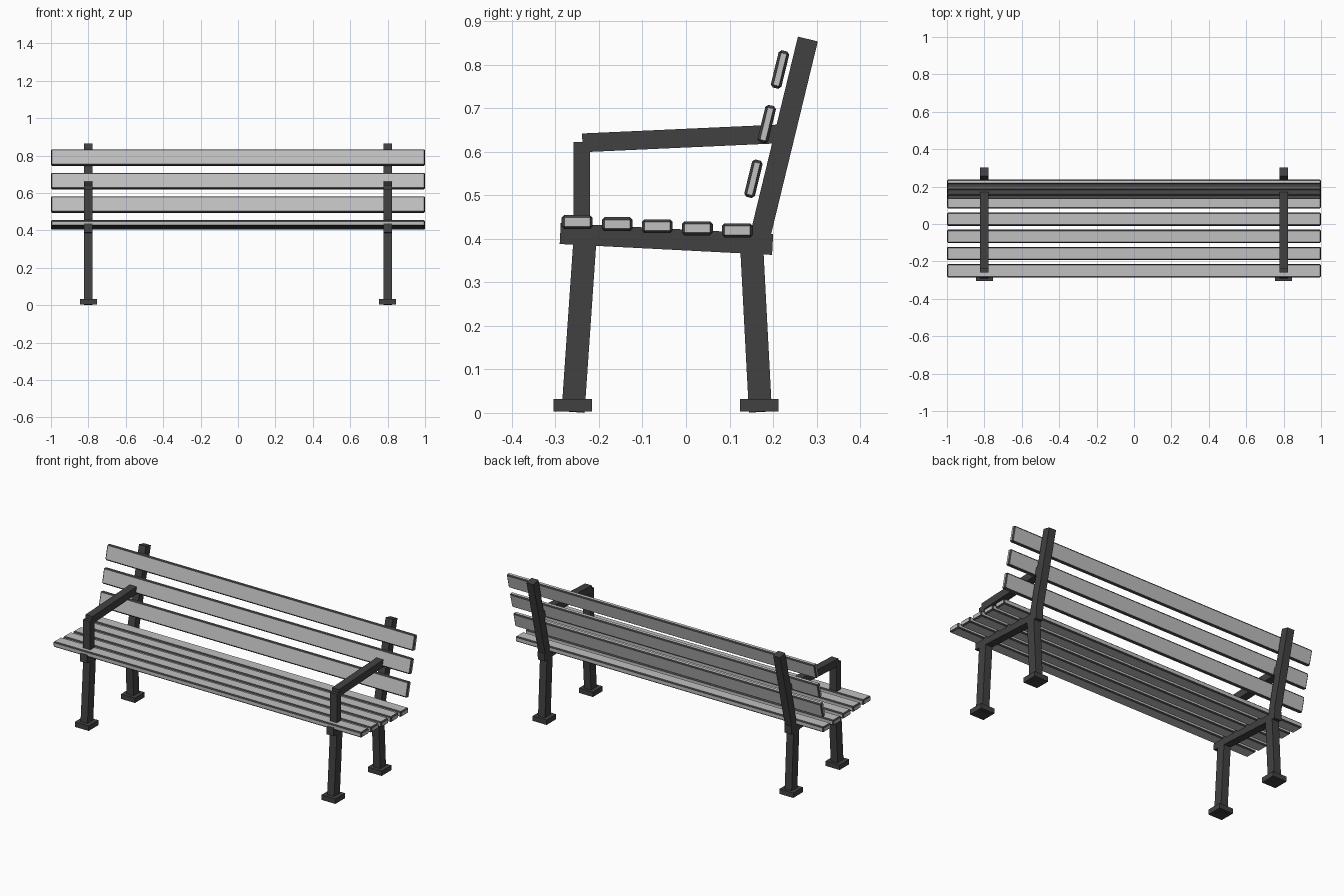
import bpy, math
from mathutils import Vector

if "Cube" in bpy.data.objects:
    bpy.data.objects.remove(bpy.data.objects["Cube"])


def material(name, v):
    m = bpy.data.materials.new(name)
    m.diffuse_color = (v, v, v, 1)
    m.use_nodes = True
    m.node_tree.nodes["Principled BSDF"].inputs["Base Color"].default_value = m.diffuse_color
    return m


SLAT = material("light grey slat", 0.53)
DARK = material("dark grey metal", 0.053)


def box(name, loc, size, tilt=0.0, mats=(DARK,)):
    """Box of a given size, tilted about the x axis."""
    bpy.ops.mesh.primitive_cube_add(size=1, location=loc)
    ob = bpy.context.object
    ob.name = name
    ob.scale = size
    bpy.ops.object.transform_apply(location=False, rotation=False, scale=True)
    ob.rotation_euler.x = tilt
    for m in mats:
        ob.data.materials.append(m)
    return ob


def bar(name, x, start, end, thick, width=0.045):
    """Square bar between two (y, z) points in the side plane."""
    a, b = Vector((x, *start)), Vector((x, *end))
    d = b - a
    return box(name, (a + b) / 2, (width, thick, d.length), math.atan2(-d.y, d.z))


def slat(name, y, z, depth, height, tilt=0.0):
    """Long plank with dark chamfered edges."""
    ob = box(name, (0, y, z), (2, depth, height), tilt, (SLAT, DARK))
    bev = ob.modifiers.new("chamfer", "BEVEL")
    bev.width = 0.006
    bev.segments = 1
    bev.material = 1


# Two side frames
for side, x in (("left", -0.8), ("right", 0.8)):
    bar(side + "_front_leg", x, (-0.2595, 0.002), (-0.231, 0.415), 0.053)
    bar(side + "_rear_leg", x, (0.171, 0.002), (0.150, 0.40), 0.053)
    bar(side + "_seat_rail", x, (-0.289, 0.412), (0.199, 0.387), 0.048)
    bar(side + "_back_post", x, (0.170, 0.405), (0.280, 0.859), 0.047)
    bar(side + "_arm_upright", x, (-0.2395, 0.41), (-0.2395, 0.622), 0.039)
    bar(side + "_armrest", x, (-0.238, 0.6205), (0.215, 0.641), 0.043)
    for end, y in (("front", -0.2605), ("rear", 0.1685)):
        box(f"{side}_{end}_foot", (x, y, 0.0175), (0.09, 0.089, 0.029))

# Seat slats, stepping down towards the back
for i in range(5):
    slat(f"seat_slat_{i + 1}", -0.25 + 0.092 * i, 0.4385 - 0.0048 * i, 0.071, 0.032)

# Back slats, leaning with the posts
for i in range(3):
    slat(f"back_slat_{i + 1}", 0.155 + 0.0305 * i, 0.538 + 0.1255 * i,
         0.025, 0.088, math.radians(-13.7))
